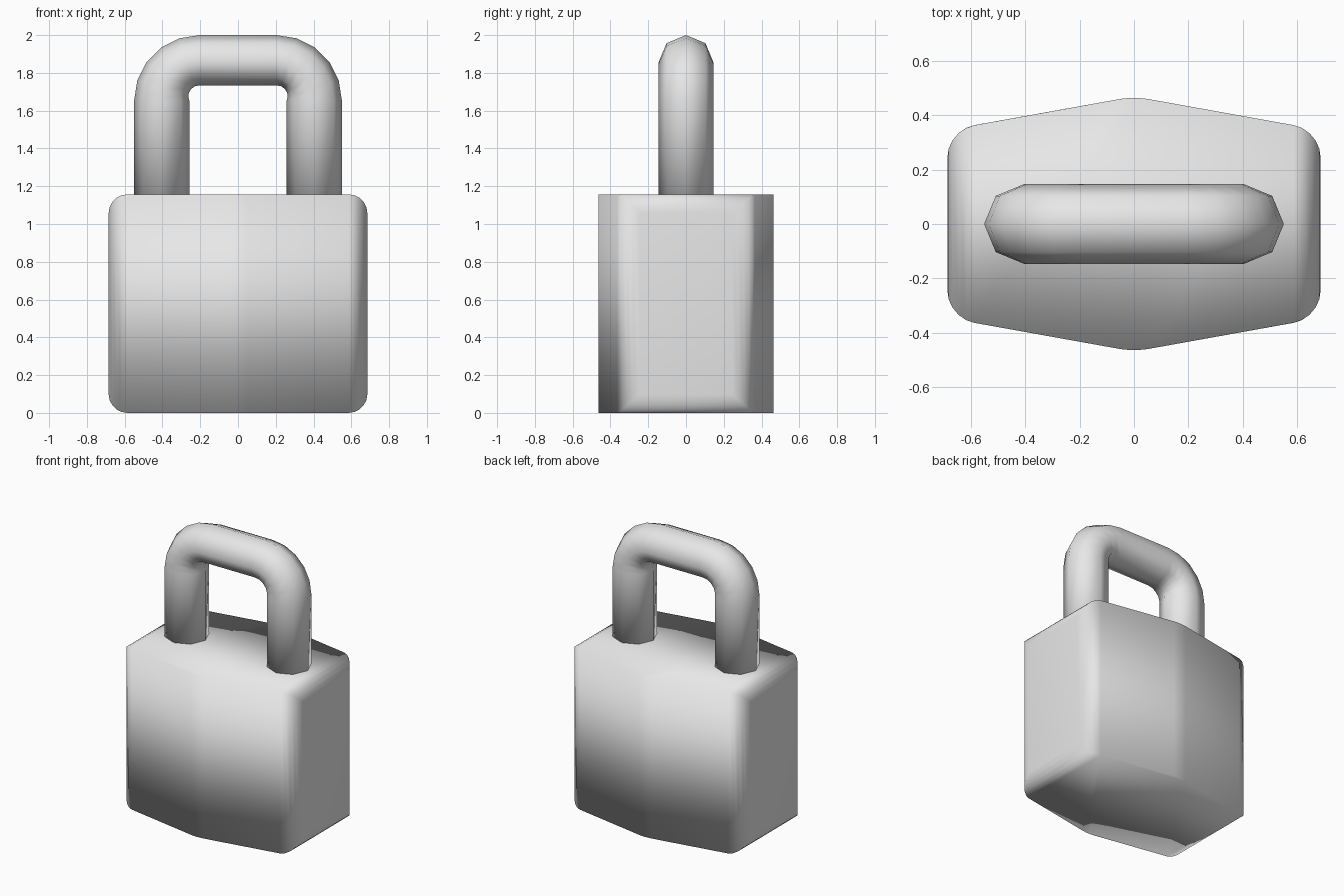
import bpy, bmesh
from math import cos, sin, pi, radians
from mathutils import Vector

cube = bpy.data.objects.get("Cube")
if cube:
    bpy.data.objects.remove(cube, do_unlink=True)

grey = bpy.data.materials.new("plain grey")
grey.use_nodes = True
grey.diffuse_color = (0.8, 0.8, 0.8, 1)
grey.node_tree.nodes["Principled BSDF"].inputs["Base Color"].default_value = (0.8, 0.8, 0.8, 1)


def finish(bm, name):
    """Turn a bmesh into a smooth-shaded object."""
    bmesh.ops.recalc_face_normals(bm, faces=bm.faces)
    for f in bm.faces:
        f.smooth = True
    mesh = bpy.data.meshes.new(name)
    bm.to_mesh(mesh)
    bm.free()
    mesh.materials.append(grey)
    obj = bpy.data.objects.new(name, mesh)
    bpy.context.collection.objects.link(obj)
    return obj


# Lock body: six-sided plan, extruded, rounded at both ends
HALF_X, END_Y, MID_Y, TOP = 0.685, 0.345, 0.468, 1.157
plan = [(HALF_X, -END_Y), (HALF_X, END_Y), (0, MID_Y),
        (-HALF_X, END_Y), (-HALF_X, -END_Y), (0, -MID_Y)]
bm = bmesh.new()
base = bm.faces.new([bm.verts.new((x, y, 0)) for x, y in plan])
ext = bmesh.ops.extrude_face_region(bm, geom=[base])
for v in ext["geom"]:
    if isinstance(v, bmesh.types.BMVert):
        v.co.z = TOP

# Soften the middle ridges, then round the edges framing the two end faces
ridges = [e for e in bm.edges if all(abs(v.co.x) < 0.01 for v in e.verts)
          and abs(e.verts[0].co.z - e.verts[1].co.z) > 0.5]
bmesh.ops.bevel(bm, geom=ridges, offset=0.05, segments=3, profile=0.5, affect='EDGES')
ends = [e for e in bm.edges if all(abs(v.co.x) > HALF_X - 0.01 for v in e.verts)]
bmesh.ops.bevel(bm, geom=ends, offset=0.1, segments=5, profile=0.5, affect='EDGES')
finish(bm, "lock_body")

# Shackle: eight-sided tube swept up, around two bends and down
SIDES, STEPS, R, BEND = 8, 5, 0.146, 0.2
arc = [radians(90) * i / STEPS for i in range(STEPS + 1)]
stations = [(0.204, 1.1, 0)]
stations += [(0.204, 1.654, a) for a in arc]
stations += [(-0.204, 1.654, pi - a) for a in reversed(arc)]
stations += [(-0.204, 1.1, pi)]

bm = bmesh.new()
rings = []
for cx, cz, a in stations:
    out = Vector((cos(a), 0, sin(a)))
    centre = Vector((cx, 0, cz)) + out * BEND
    ring = []
    for k in range(SIDES):
        b = 2 * pi * k / SIDES
        depth = R * cos(b)
        if depth < 0:  # slightly thinner on the inside of the crossbar
            depth *= 1 - 0.18 * sin(a)
        ring.append(bm.verts.new(centre + out * depth + Vector((0, R * sin(b), 0))))
    rings.append(ring)
for r0, r1 in zip(rings, rings[1:]):
    for k in range(SIDES):
        n = (k + 1) % SIDES
        bm.faces.new((r0[k], r0[n], r1[n], r1[k]))
bm.faces.new(rings[0])
bm.faces.new(rings[-1])
finish(bm, "shackle")
